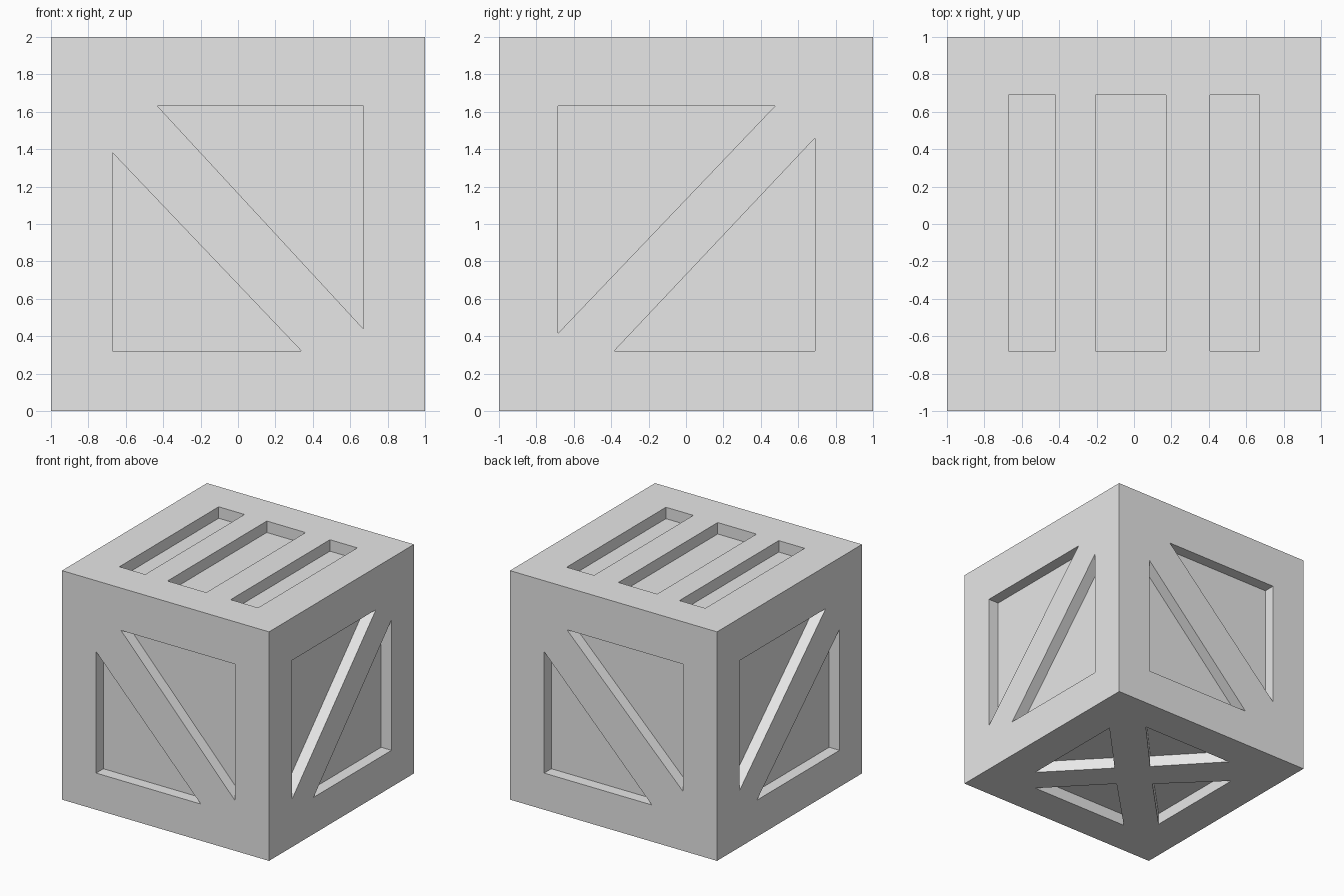
import bpy
import bmesh
from mathutils import Vector

cube = bpy.data.objects.get("Cube")
if cube:
    bpy.data.objects.remove(cube, do_unlink=True)

DEPTH = 0.1      # recess depth
OUT = 0.05       # how far cutters stick out of the crate

grey = bpy.data.materials.new("plain_grey")
grey.use_nodes = True
grey.diffuse_color = (0.8, 0.8, 0.8, 1)
grey.node_tree.nodes["Principled BSDF"].inputs["Base Color"].default_value = (0.8, 0.8, 0.8, 1)

X, Y, Z = Vector((1, 0, 0)), Vector((0, 1, 0)), Vector((0, 0, 1))
MID = Z.copy()   # centre of the crate


def make_object(name, bm):
    mesh = bpy.data.meshes.new(name)
    bm.to_mesh(mesh)
    bm.free()
    mesh.materials.append(grey)
    obj = bpy.data.objects.new(name, mesh)
    bpy.context.collection.objects.link(obj)
    return obj


def add_prism(bm, outline, right, up):
    """Prism through the crate side spanned by right and up."""
    normal = right.cross(up)
    base = [MID + right * u + up * v + normal * (1 - DEPTH) for u, v in outline]
    face = bm.faces.new([bm.verts.new(p) for p in base])
    ext = bmesh.ops.extrude_face_region(bm, geom=[face], use_keep_orig=True)
    top = [g for g in ext["geom"] if isinstance(g, bmesh.types.BMVert)]
    bmesh.ops.translate(bm, verts=top, vec=normal * (DEPTH + OUT))


def rect(u0, u1, v0, v1):
    return [(u0, v0), (u1, v0), (u1, v1), (u0, v1)]


# Each side: right axis, up axis, recess outlines measured from the side's centre
sides = [
    # front and back: brace falling to the right
    (X, Z, [[(-.67, -.68), (.34, -.68), (-.67, .38)],
            [(.67, .63), (-.43, .63), (.67, -.56)]]),
    (-X, Z, [[(-.67, -.68), (.37, -.68), (-.67, .38)],
             [(.67, .63), (-.45, .63), (.67, -.48)]]),
    # right and left: brace rising to the right
    (Y, Z, [[(-.685, .63), (-.685, -.585), (.475, .63)],
            [(.69, -.68), (.69, .46), (-.385, -.68)]]),
    (-Y, Z, [[(-.69, .63), (-.69, -.505), (.5, .63)],
             [(.69, -.68), (.69, .375), (-.45, -.68)]]),
    # top: three slots
    (X, Y, [rect(-.67, -.42, -.68, .69), rect(-.205, .17, -.68, .69),
            rect(.405, .67, -.68, .69)]),
    # underside: crossed braces
    (X, -Y, [[(.67, -.48), (.67, .48), (.21, 0)],
             [(-.67, .48), (-.67, -.46), (-.2, 0)],
             [(.45, -.69), (0, -.21), (-.45, -.69)],
             [(.5, .68), (-.46, .68), (.03, .19)]]),
]

# Crate body
bm = bmesh.new()
bmesh.ops.create_cube(bm, size=2)
bmesh.ops.translate(bm, verts=bm.verts, vec=MID)
crate = make_object("crate", bm)

# Cutters for all recesses
bm = bmesh.new()
for right, up, outlines in sides:
    for outline in outlines:
        add_prism(bm, outline, right, up)
bmesh.ops.recalc_face_normals(bm, faces=bm.faces)
cutter = make_object("recess_cutter", bm)
cutter.hide_render = True

# Carve the recesses and bake the result
cut = crate.modifiers.new("recesses", 'BOOLEAN')
cut.operation = 'DIFFERENCE'
cut.solver = 'EXACT'
cut.object = cutter
depsgraph = bpy.context.evaluated_depsgraph_get()
carved = bpy.data.meshes.new_from_object(crate.evaluated_get(depsgraph))
crate.modifiers.clear()
crate.data = carved
bpy.data.objects.remove(cutter, do_unlink=True)
